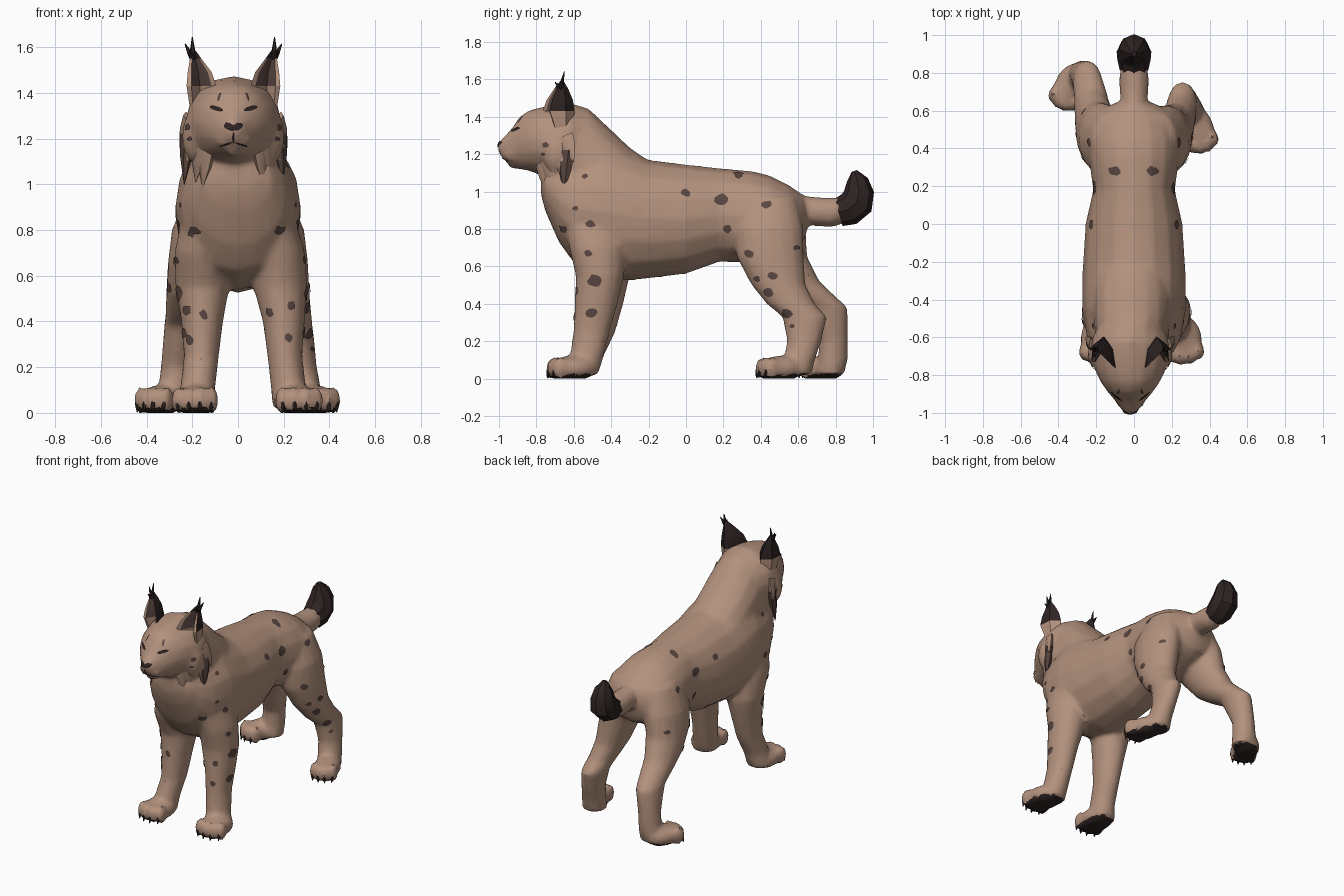
import bpy, bmesh, math, random
from mathutils import Vector, Matrix
from mathutils.bvhtree import BVHTree

if "Cube" in bpy.data.objects:
    bpy.data.objects.remove(bpy.data.objects["Cube"])

random.seed(4)
HX = -0.02  # sideways centre of the head


def material(name, col):
    m = bpy.data.materials.new(name)
    m.diffuse_color = (*col, 1)
    m.use_nodes = True
    m.node_tree.nodes["Principled BSDF"].inputs["Base Color"].default_value = m.diffuse_color
    return m


MATS = [material("tan_fur", (0.45, 0.285, 0.205)),
        material("dark_fur", (0.028, 0.017, 0.017)),
        material("brown_spot", (0.10, 0.062, 0.053))]


def finish(name, bm, angle=35, recalc=True):
    if recalc:
        bmesh.ops.recalc_face_normals(bm, faces=bm.faces)
    me = bpy.data.meshes.new(name)
    bm.to_mesh(me)
    bm.free()
    for m in MATS:
        me.materials.append(m)
    me.shade_smooth()
    me.set_sharp_from_angle(angle=math.radians(angle))
    ob = bpy.data.objects.new(name, me)
    bpy.context.scene.collection.objects.link(ob)
    return ob


def loft(bm, rings, mat=0):
    """Skin closed rings of points, cap both ends; returns side faces by row."""
    vs = [[bm.verts.new(p) for p in r] for r in rings]
    n = len(vs[0])
    rows = [[bm.faces.new((a[j], a[(j + 1) % n], b[(j + 1) % n], b[j])) for j in range(n)]
            for a, b in zip(vs, vs[1:])]
    caps = [bm.faces.new(vs[0][::-1]), bm.faces.new(vs[-1])]
    for f in sum(rows, []) + caps:
        f.material_index = mat
    return rows


def oval(c, u, v, n=16):
    return [Vector(c) + Vector(u) * math.cos(t) + Vector(v) * math.sin(t)
            for t in (2 * math.pi * i / n for i in range(n))]


def upright(bm, rows, x=0):
    """Rows of (y, top, bottom, half width)."""
    loft(bm, [oval((x, y, (t + b) / 2), (w, 0, 0), (0, 0, (t - b) / 2)) for y, t, b, w in rows])


def leg(bm, rows):
    """Rows of (z, x, y, half width, half depth)."""
    loft(bm, [oval((x, y, z), (rx, 0, 0), (0, ry, 0)) for z, x, y, rx, ry in rows])


def tube(bm, pts, mat=0, n=12):
    """Rows of (y, z, radius) along a path in the middle plane."""
    rings = []
    for i, (y, z, r) in enumerate(pts):
        a, b = pts[max(i - 1, 0)], pts[min(i + 1, len(pts) - 1)]
        t = Vector((0, b[0] - a[0], b[1] - a[1])).normalized()
        rings.append(oval((0, y, z), (r, 0, 0), (0, -t.z * r, t.y * r), n))
    loft(bm, rings, mat)


def ball(bm, c, r, rot=0):
    m = Matrix.Translation(c) @ Matrix.Rotation(rot, 4, 'Z') @ Matrix.Diagonal((*r, 1))
    bmesh.ops.create_uvsphere(bm, u_segments=16, v_segments=10, radius=1, matrix=m)


def spike(bm, a, b, w, t, normal=(1, 0, 0), mat=0):
    """Flattened pointed tuft from a to b."""
    a, b = Vector(a), Vector(b)
    d = (b - a).normalized()
    u = d.cross(Vector(normal)).normalized()
    v = d.cross(u)
    loft(bm, [oval(a, u * w, v * t, 6), oval(a.lerp(b, .45), u * w * .75, v * t * .8, 6),
              oval(b, u * .002, v * .002, 6)], mat)


# ---- body: torso, neck, head, cheeks, legs and paws fused into one skin ----
bm = bmesh.new()
upright(bm, [(-.775, 1.1, .98, .08), (-.75, 1.15, .89, .15), (-.68, 1.18, .73, .21),
             (-.6, 1.2, .62, .25),
             (-.45, 1.25, .54, .275), (-.3, 1.21, .525, .275), (-.2, 1.17, .535, .27),
             (0, 1.145, .56, .257), (.18, 1.125, .625, .217), (.35, 1.11, .62, .24),
             (.45, 1.085, .64, .24), (.55, 1.035, .68, .21), (.62, .985, .72, .15),
             (.645, .93, .78, .09)])
upright(bm, [(-.2, 1.165, .8, .19), (-.3, 1.235, .8, .2), (-.4, 1.33, .8, .205),
             (-.52, 1.445, .8, .2), (-.62, 1.475, .88, .195), (-.72, 1.43, 1.0, .15)], -.01)
upright(bm, [(-.54, 1.44, 1.1, .17), (-.62, 1.475, 1.05, .21), (-.70, 1.465, 1.06, .21),
             (-.78, 1.45, 1.09, .185), (-.84, 1.435, 1.11, .155), (-.89, 1.40, 1.12, .12),
             (-.93, 1.34, 1.135, .085), (-.975, 1.29, 1.17, .052), (-1.005, 1.265, 1.215, .03)], HX)
for s in (-1, 1):
    ball(bm, (HX + s * .035, -.93, 1.195), (.045, .05, .038))
    ball(bm, (HX + s * .145, -.675, 1.21), (.078, .10, .13), s * .3)
ball(bm, (HX, -.91, 1.15), (.042, .045, .03))
tube(bm, [(.5, .93, .09), (.62, .913, .066), (.70, .893, .078), (.77, .888, .08), (.84, .9, .07)])

front = [(.88, .15, -.50, .09, .16), (.7, .18, -.475, .115, .15), (.55, .185, -.46, .118, .13),
         (.4, .20, -.48, .092, .115), (.25, .205, -.505, .077, .098), (.12, .22, -.53, .077, .09),
         (.02, .235, -.55, .085, .08)]
leg(bm, front)
leg(bm, [(z, -x + .045 * min(1, (.88 - z) * 2), y + .03 * (.2 < z < .6), rx, ry)
         for z, x, y, rx, ry in front])
leg(bm, [(.97, .12, .45, .10, .14), (.8, .165, .44, .125, .19), (.65, .187, .45, .12, .18),
         (.5, .215, .495, .10, .145), (.4, .24, .56, .085, .13), (.33, .255, .635, .078, .12),
         (.2, .275, .632, .07, .092), (.1, .29, .605, .075, .085), (.02, .295, .59, .08, .08)])
leg(bm, [(.97, -.12, .45, .10, .14), (.8, -.165, .45, .125, .19), (.65, -.19, .475, .118, .175),
         (.52, -.215, .56, .10, .155), (.44, -.23, .66, .088, .14), (.38, -.245, .745, .078, .12),
         (.2, -.268, .788, .07, .078), (.1, -.275, .785, .075, .08), (.02, -.28, .77, .08, .075)])

claws = bmesh.new()
for x, y, ang, w in ((.258, -.605, .12, .108), (-.185, -.605, -.05, .105),
                     (.335, .51, .33, .092), (-.335, .735, -.45, .09)):
    f = Vector((math.sin(ang), -math.cos(ang), 0))
    s = Vector((math.cos(ang), math.sin(ang), 0))
    c = Vector((x, y, .055))
    ball(bm, c, (w * .95, .125, .068), ang)
    for i in (-1.5, -.5, .5, 1.5):
        p = c + s * i * w * .46 + f * (.105 - .02 * abs(i))
        ball(bm, p, (w * .29, .048, .06), ang)
        spike(claws, p + f * .031 + Vector((0, 0, -.008)), p + f * .04 + Vector((0, 0, -.052)),
              .012, .013, s, 1)
finish("claws", claws)

body = finish("body", bm)
for kind, props in (("REMESH", dict(mode='VOXEL', voxel_size=.016)),
                    ("SMOOTH", dict(factor=.5, iterations=4)),
                    ("DECIMATE", dict(ratio=.25))):
    mod = body.modifiers.new(kind.lower(), kind)
    for k, v in props.items():
        setattr(mod, k, v)
ev = body.evaluated_get(bpy.context.evaluated_depsgraph_get())
bm = bmesh.new()
bm.from_mesh(ev.to_mesh())
bpy.data.objects.remove(body)
for v in bm.verts:
    v.co.z = max(v.co.z, 0)
bm.normal_update()
for f in bm.faces:  # dark soles
    f.material_index = int(f.calc_center_median().z < .025 and f.normal.z < -.6)
skin = BVHTree.FromBMesh(bm)
finish("body", bm, 28, False)

# ---- dark tail tip ----
bm = bmesh.new()
tube(bm, [(.815, .888, .076), (.87, .905, .088), (.912, .94, .092), (.925, 1.0, .08),
          (.915, 1.06, .058), (.90, 1.11, .015)], 1, 8)
finish("tail_tip", bm, 30)

# ---- ears: tan rim, brown inside, dark back, pointed tufts ----
bm = bmesh.new()
for s in (-1, 1):
    rings = []
    for z, xo, xi, yf, yb in ((1.33, .19, .10, -.72, -.61), (1.43, .205, .075, -.765, -.595),
                              (1.49, .20, .095, -.745, -.605), (1.55, .19, .14, -.705, -.63),
                              (1.60, .182, .176, -.665, -.66)):
        dx, dy = xo - xi, yb - yf
        rings.append([(HX + s * (xi + dx * a), yf + dy * b, z) for a, b in (
            (1, .22), (.84, .2), (.55, .55), (.16, .1), (0, 0), (.1, .6), (.5, 1), (.95, .72))])
    for i, row in enumerate(loft(bm, rings)):
        for j, f in enumerate(row):
            rim = (0, 0, 0, 1)[i]
            f.material_index = (rim, (0, 2, 2, 1)[i], (0, 2, 2, 1)[i], rim)[j] if j < 4 else (0, 1, 1, 1)[i]
    for dx, y, z in ((.18, -.65, 1.645), (.212, -.655, 1.615), (.19, -.70, 1.585)):
        spike(bm, (HX + s * .178, -.67, 1.55), (HX + s * dx, y, z), .014, .012, (0, 1, 0), 1)
finish("ears", bm, 30)

# ---- cheek ruff ----
bm = bmesh.new()
for s in (-1, 1):
    n = (s * .9, -.4, 0)
    for a, b, w, mat in (((.185, -.66, 1.28), (.235, -.60, 1.16), .07, 0),
                         ((.18, -.69, 1.22), (.212, -.65, 1.08), .07, 0),
                         ((.145, -.73, 1.17), (.165, -.70, 1.01), .065, 0),
                         ((.115, -.755, 1.15), (.135, -.735, .985), .055, 0),
                         ((.20, -.64, 1.22), (.215, -.655, 1.00), .05, 2)):
        spike(bm, (HX + s * a[0], *a[1:]), (HX + s * b[0], *b[1:]), w, .03, n, mat)
finish("cheek_ruff", bm, 45)

# ---- painted marks laid onto the skin ----
marks = bmesh.new()


def mark(origin, direction, w, h, rot=0, mat=2, rough=.2):
    """Thin patch draped onto the body along a direction."""
    d = Vector(direction)
    u = Vector((1, 0, 0)) if abs(d.x) < .5 else Vector((0, 1, 0))
    v = Vector((0, 1, 0)) if abs(d.z) > .5 else Vector((0, 0, 1))
    jit = [1 + random.uniform(-rough, rough) for _ in range(10)]
    grid = []
    for k in (0, .5, 1):
        for i in range(10):
            t = 2 * math.pi * i / 10
            a, b = w * k * math.cos(t) * jit[i], h * k * math.sin(t) * jit[i]
            o = Vector(origin) + u * (a * math.cos(rot) - b * math.sin(rot)) \
                + v * (a * math.sin(rot) + b * math.cos(rot))
            hit, nor, _, _ = skin.ray_cast(o - d * 2, d)
            if hit is None or (abs(d.x) > .5 and hit.x * d.x > -.05):
                return
            grid.append(hit + nor * .005)
    vs = [marks.verts.new(p) for p in [grid[0]] + grid[10:]]
    for i in range(10):
        j = (i + 1) % 10
        tri = marks.faces.new((vs[0], vs[1 + i], vs[1 + j]))
        quad = marks.faces.new((vs[1 + i], vs[11 + i], vs[11 + j], vs[1 + j]))
        for f in (tri, quad):
            f.material_index = mat
            f.normal_update()
            if f.normal.dot(d) > 0:
                f.normal_flip()


# side spots: (y, z, size), front spots: (x, z), back spots: (x, y)
SIDE = ((0, .99, .022), (.19, .955, .032), (.28, 1.085, .02), (.43, .93, .022), (.22, .80, .024),
        (.34, .665, .024), (.465, .55, .022), (.38, .535, .016), (.44, .46, .025), (.54, .35, .026),
        (.59, .70, .016), (.57, .28, .012), (-.51, .825, .024), (-.65, .80, .017),
        (-.52, .67, .019), (-.485, .525, .034), (-.505, .35, .026), (-.58, .48, .016),
        (-.59, .91, .013), (-.54, 1.08, .014), (-.75, 1.25, .016), (-.76, 1.20, .01))
for y, z, r in SIDE:
    for s in (-1, 1):
        mark((0, y, z), (-s, 0, 0), r * 1.15, r * .9, random.uniform(-.5, .3))
for x, z in ((-.2, .79), (.18, .8), (-.15, .43), (.14, .44), (-.22, .45), (.23, .47), (.22, .33), (-.21, .32)):
    mark((x, 0, z), (0, 1, 0), .016, .022, random.uniform(-.4, .4))
for x, y in ((-.09, .28), (.09, .28)):
    mark((x, y, 0), (0, 0, -1), .02, .025)
# eyes, brow marks, nose and mouth
for s in (-1, 1):
    mark((HX + s * .072, 0, 1.33), (0, 1, 0), .03, .01, s * .3, 1, .05)
    mark((HX + s * .06, 0, 1.38), (0, 1, 0), .005, .02, s * .3, 2, .1)
    mark((HX + s * .03, 0, 1.178), (0, 1, 0), .03, .004, -s * .3, 1, .05)
    mark((HX + s * .016, 0, 1.25), (0, 1, 0), .024, .014, s * .5, 1, .1)
mark((HX, 0, 1.205), (0, 1, 0), .005, .025, 0, 1, .05)
finish("fur_marks", marks, 60, False)
